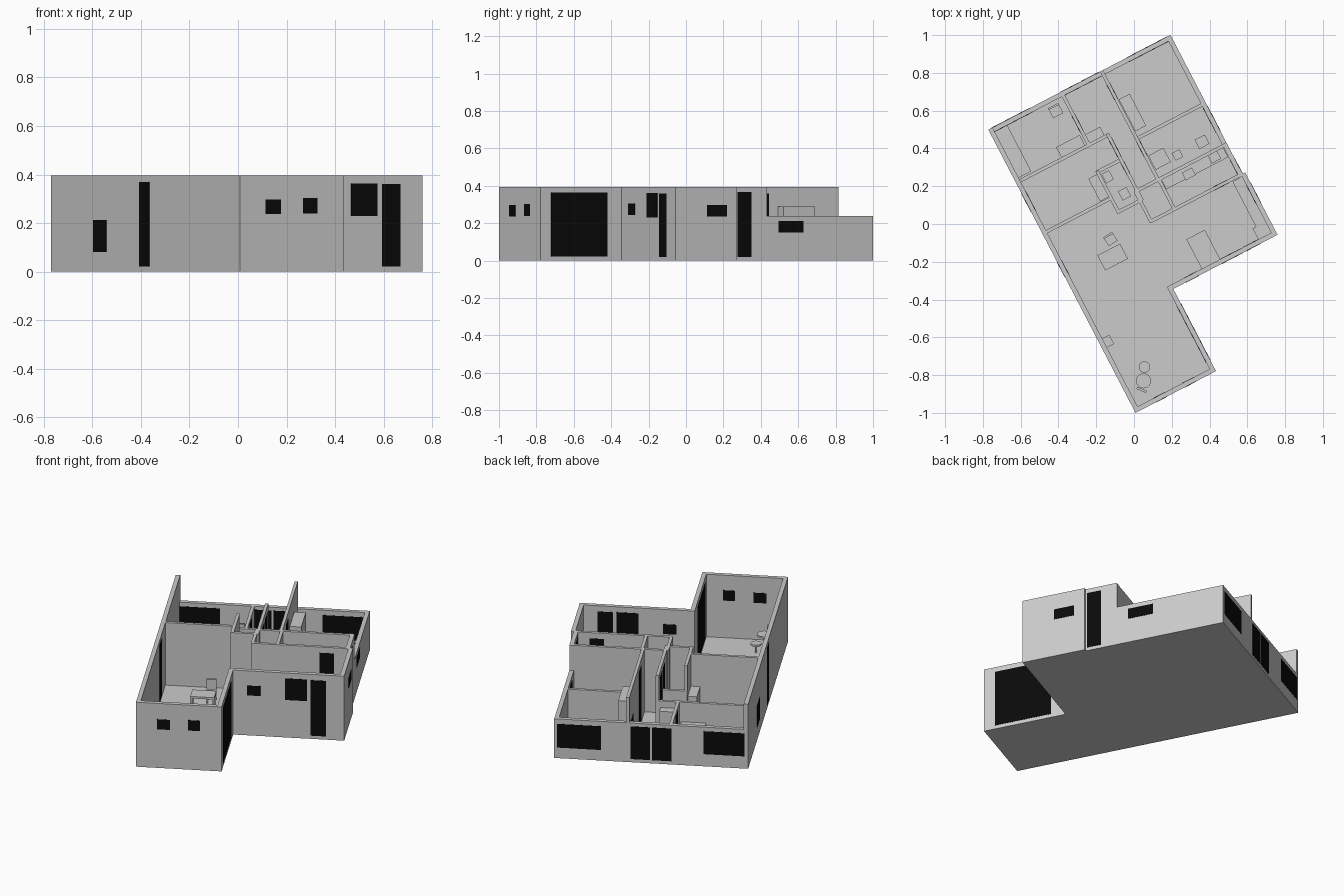
import bpy, bmesh, math
from mathutils import Matrix, Vector

if "Cube" in bpy.data.objects:
    bpy.data.objects.remove(bpy.data.objects["Cube"])

ANG = math.atan2(0.461, 0.887)
FRAME = Matrix.Translation((0.008, -1.0, 0)) @ Matrix.Rotation(ANG, 4, 'Z')
INV = FRAME.inverted()
H, LOW, T, FL = 0.395, 0.24, 0.025, 0.012

black = bpy.data.materials.new("black_glass")
black.diffuse_color = (0.003, 0.003, 0.003, 1)
black.use_nodes = True
black.node_tree.nodes["Principled BSDF"].inputs["Base Color"].default_value = black.diffuse_color


def finish(name, bm, mat=None):
    me = bpy.data.meshes.new(name)
    bmesh.ops.recalc_face_normals(bm, faces=bm.faces)
    bm.to_mesh(me)
    bm.free()
    ob = bpy.data.objects.new(name, me)
    bpy.context.collection.objects.link(ob)
    if mat:
        me.materials.append(mat)
    return ob


def box(name, a0, a1, b0, b1, z0, z1, mat=None):
    """Box in the rotated house frame: a along the front, b along the depth."""
    bm = bmesh.new()
    m = FRAME @ Matrix.Translation(((a0 + a1) / 2, (b0 + b1) / 2, (z0 + z1) / 2)) \
        @ Matrix.Diagonal((a1 - a0, b1 - b0, z1 - z0, 1))
    bmesh.ops.create_cube(bm, size=1, matrix=m)
    return finish(name, bm, mat)


def placed(name, x, y, sa, sb, z0, z1, turn=0):
    """Box at a world position, aligned with the house plus an extra turn."""
    bm = bmesh.new()
    m = Matrix.Translation((x, y, (z0 + z1) / 2)) @ Matrix.Rotation(ANG + math.radians(turn), 4, 'Z') \
        @ Matrix.Diagonal((sa, sb, z1 - z0, 1))
    bmesh.ops.create_cube(bm, size=1, matrix=m)
    return finish(name, bm)


def disc(name, x, y, r, z0, z1):
    bm = bmesh.new()
    bmesh.ops.create_cone(bm, cap_ends=True, segments=24, radius1=r, radius2=r, depth=z1 - z0,
                          matrix=Matrix.Translation((x, y, (z0 + z1) / 2)))
    return finish(name, bm)


def table(name, x, y, sa, sb, h, turn=0):
    placed(name + "_top", x, y, sa, sb, h - 0.012, h, turn)
    rot = Matrix.Rotation(ANG + math.radians(turn), 3, 'Z')
    for i in (-1, 1):
        for j in (-1, 1):
            p = rot @ Vector((i * (sa / 2 - .006), j * (sb / 2 - .006), 0))
            placed(name + "_leg", x + p.x, y + p.y, .01, .01, FL, h - .012, turn)


def chair(name, x, y, s, turn=0):
    table(name + "_seat", x, y, s, s, 0.075, turn)
    p = Matrix.Rotation(ANG + math.radians(turn), 3, 'Z') @ Vector((0, s / 2 - .005, 0))
    placed(name + "_back", x + p.x, y + p.y, s, .01, .075, .14, turn)


# floor slab
outline = [(0, 0), (.48, 0), (.48, .49), (1.102, .49), (1.102, .862),
           (1.087, .862), (1.087, 1.69), (0, 1.69)]
bm = bmesh.new()
f = bm.faces.new([bm.verts.new(FRAME @ Vector((a, b, 0))) for a, b in outline])
r = bmesh.ops.extrude_face_region(bm, geom=[f])
bmesh.ops.translate(bm, vec=(0, 0, FL),
                    verts=[v for v in r["geom"] if isinstance(v, bmesh.types.BMVert)])
finish("floor", bm)

# outer walls
for name, a0, a1, b0, b1, h in (
        ("front_wall", 0, .48, 0, T, H),
        ("left_wall", 0, T, 0, 1.69, H),
        ("front_right_wall", .48 - T, .48, 0, .49 + T, H),
        ("recessed_front_wall", .48 - T, 1.102, .49, .49 + T, H),
        ("right_wall_front", 1.102 - T, 1.102, .49, .862, H),
        ("right_wall_middle", 1.087 - T, 1.087, .85, 1.05, H),
        ("right_wall_back", 1.087 - T, 1.087, 1.05, 1.69, LOW),
        ("back_wall", 0, 1.087, 1.69 - T, 1.69, LOW)):
    box(name, a0, a1, b0, b1, 0, h)

# inner walls running along a: (b, a0, a1, height)
w = 0.009
for b, a0, a1, h in ((.862, .535, 1.09, H), (1.068, 0, .41, H), (1.372, 0, .55, LOW),
                     (.986, .402, .55, H), (1.225, .402, .55, LOW),
                     (1.285, .675, 1.08, LOW), (1.04, .535, 1.08, H)):
    box("cross_partition", a0, a1, b - w, b + w, 0, h)
# inner walls running along b: (a, b0, b1, height)
for a, b0, b1, h in ((.435, 1.37, 1.68, LOW), (.675, 1.04, 1.69, H), (.55, .98, 1.38, H),
                     (.41, .98, 1.23, H), (.54, .855, 1.04, H), (.68, .86, 1.04, H)):
    box("long_partition", a - w, a + w, b0, b1, 0, h)

# openings in walls facing front or back: (b centre, thickness, a0, a1, z0, z1)
e = 0.0015
for b, t, a0, a1, z0, z1 in (
        (T / 2, T, .118, .19, .237, .298), (T / 2, T, .293, .36, .24, .303),
        (.49 + T / 2, T, .557, .632, .245, .305), (.49 + T / 2, T, .771, .894, .23, .362),
        (.49 + T / 2, T, .914, 1.0, .02, .36),
        (1.69 - T / 2, T, .825, 1.07, .065, .21), (1.69 - T / 2, T, .55, .66, .02, .22),
        (1.69 - T / 2, T, .43, .54, .02, .22), (1.69 - T / 2, T, .02, .25, .075, .215),
        (.862, 2 * w, .915, .997, .02, .36)):
    box("opening", a0, a1, b - t / 2 - e, b + t / 2 + e, z0, z1, black)
# openings in walls facing left or right: (a centre, thickness, b0, b1, z0, z1)
for a, t, b0, b1, z0, z1 in (
        (T / 2, T, .81, .9, .02, .37), (T / 2, T, 1.195, 1.31, .08, .213),
        (.48 - T / 2, T, .065, .404, .022, .365), (1.102 - T / 2, T, .68, .80, .235, .298),
        (1.087 - T / 2, T, .872, .955, .02, .368), (1.087 - T / 2, T, 1.118, 1.268, .15, .213),
        (.435, 2 * w, 1.45, 1.55, .02, .22), (.675, 2 * w, 1.52, 1.61, .02, .22),
        (.675, 2 * w, 1.18, 1.27, .02, .36), (.55, 2 * w, 1.24, 1.345, .02, .36),
        (.55, 2 * w, 1.14, 1.21, .02, .36)):
    box("opening", a - t / 2 - e, a + t / 2 + e, b0, b1, z0, z1, black)

# round table and seats in the front room
disc("round_table_top", .05, -.83, .04, .09, .1)
disc("round_table_post", .05, -.83, .006, FL, .09)
disc("stool_seat", .055, -.757, .03, .06, .07)
disc("stool_post", .055, -.757, .005, FL, .06)
placed("small_chair_back", .04, -.878, .055, .012, .05, .13, -50)
placed("side_cabinet", -.14, -.622, .05, .055, FL, .1)

# desk, chair and dining table in the main room
table("desk", -.113, -.175, .135, .09, .1)
chair("desk_chair", -.125, -.08, .055, 5)
table("dining_table", .37, -.14, .11, .19, .1)
box("long_counter", 1.02, 1.077, .58, .85, FL, .11)
box("corner_cabinet", 1.0, 1.077, .515, .58, FL, .11)

# rear rooms
box("bed_left", .025, .1, 1.39, 1.665, FL, .06)
chair("armchair", -.415, .6, .06, 0)
placed("low_cabinet", -.335, .41, .14, .065, FL, .12)
placed("nook_cabinet", -.21, .465, .1, .06, FL, .2)
placed("tall_wardrobe", -.008, .59, .065, .19, FL, .29)
box("middle_closet", .35, .401, 1.08, 1.215, FL, .2)
placed("bath_cabinet", .135, .345, .09, .085, FL, .1)
placed("bath_seat", .23, .365, .045, .045, FL, .08)
placed("bath_sink", .36, .435, .06, .055, FL, .12)
placed("toilet", -.14, .25, .045, .055, FL, .08)
placed("wash_basin", -.05, .16, .05, .055, FL, .12)
box("kitchen_counter", .69, 1.06, .975, 1.031, FL, .12)
placed("kitchen_stove", .29, .265, .06, .045, .1, .13)
placed("kitchen_sink", .425, .355, .055, .05, .1, .13)
